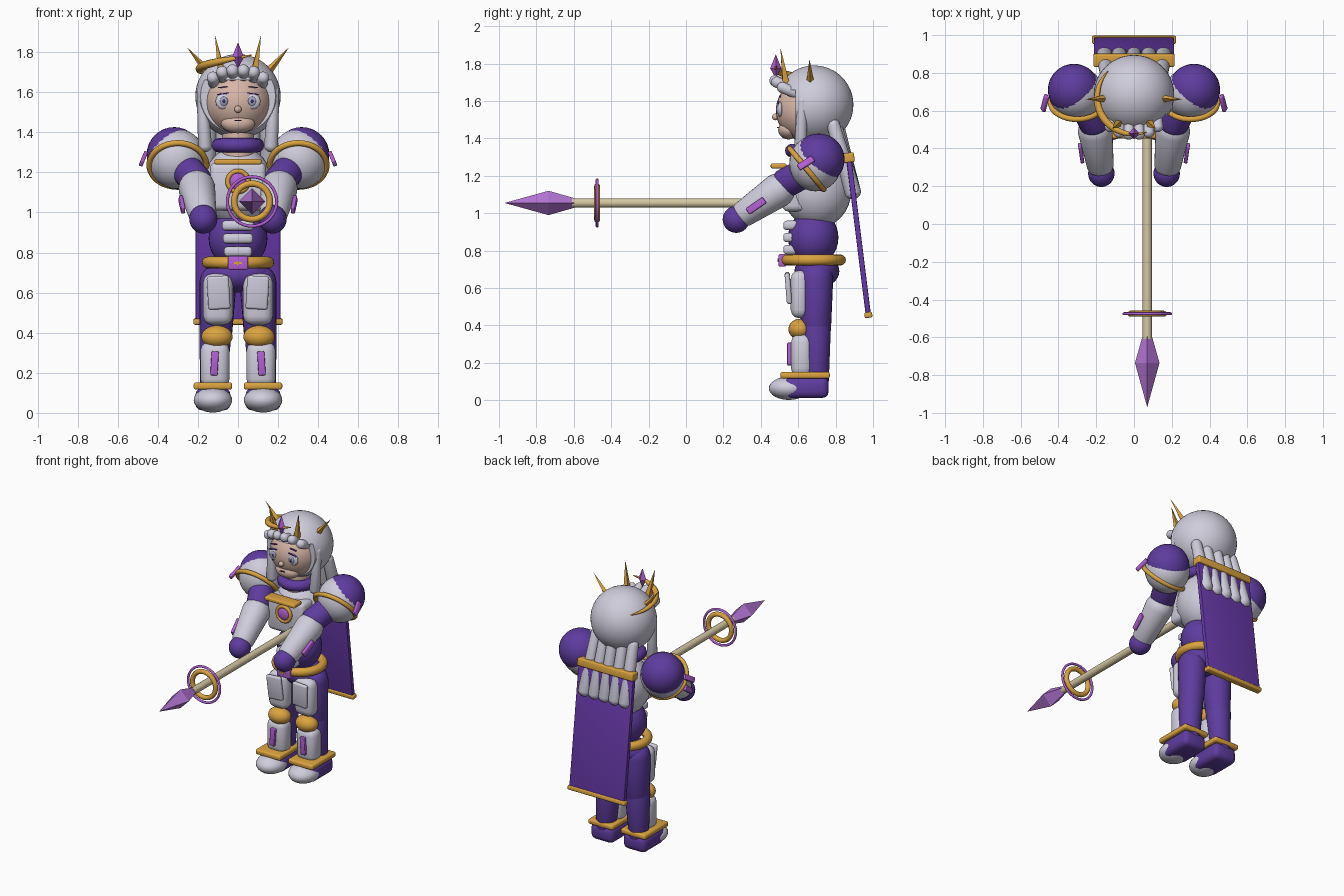
import bpy
from math import sin, cos, pi, radians
from mathutils import Vector

cube = bpy.data.objects.get("Cube")
if cube:
    bpy.data.objects.remove(cube)


def material(name, color):
    m = bpy.data.materials.new(name)
    m.use_nodes = True
    m.diffuse_color = (*color, 1)
    m.node_tree.nodes["Principled BSDF"].inputs["Base Color"].default_value = (*color, 1)
    return m


white = material("pale silver", (.62, .61, .71))
purple = material("deep purple", (.112, .045, .345))
royal = material("cape purple", (.14, .042, .41))
violet = material("bright violet", (.45, .115, .66))
crystal = material("light amethyst", (.46, .18, .67))
gold = material("gold", (.71, .37, .05))
skin = material("skin", (.68, .47, .39))
wood = material("pale wood", (.66, .57, .36))
iris = material("iris blue", (.36, .36, .58))
dark = material("dark ink", (.05, .03, .10))


def finish(name, mat, angle=40):
    ob = bpy.context.object
    ob.name = name
    ob.data.materials.append(mat)
    bpy.ops.object.shade_smooth_by_angle(angle=radians(angle))
    return ob


def ball(name, mat, c, r, seg=32, rings=16):
    bpy.ops.mesh.primitive_uv_sphere_add(segments=seg, ring_count=rings, location=c)
    bpy.context.object.scale = r if isinstance(r, tuple) else (r, r, r)
    bpy.ops.object.transform_apply(location=False, rotation=False)
    return finish(name, mat, 60)


def capsule(name, mat, p, q, r1, r2):
    """Round-ended tapered rod: a sphere pulled apart at its equator."""
    p, q = Vector(p), Vector(q)
    bpy.ops.mesh.primitive_uv_sphere_add(segments=24, ring_count=12)
    ob = bpy.context.object
    turn = (q - p).to_track_quat('Z', 'Y')
    for v in ob.data.vertices:
        far = v.co.z > 1e-4
        v.co = (q if far else p) + turn @ (v.co * (r2 if far else r1))
    return finish(name, mat, 60)


def cone(name, mat, p, q, r1, r2, sides=24, angle=40):
    p, q = Vector(p), Vector(q)
    bpy.ops.mesh.primitive_cone_add(vertices=sides, radius1=r1, radius2=r2,
                                    depth=(q - p).length, location=(p + q) / 2)
    bpy.context.object.rotation_euler = (q - p).to_track_quat('Z', 'Y').to_euler()
    return finish(name, mat, angle)


def box(name, mat, c, half, rot=(0, 0, 0), bevel=.008):
    bpy.ops.mesh.primitive_cube_add(size=2, location=c, rotation=rot)
    ob = bpy.context.object
    ob.scale = half
    bpy.ops.object.transform_apply(location=False, rotation=False)
    if bevel:
        mod = ob.modifiers.new("round", 'BEVEL')
        mod.width, mod.segments = bevel, 3
        bpy.ops.object.modifier_apply(modifier="round")
    return finish(name, mat)


def ring(name, mat, c, normal, major, minor, scale=(1, 1, 1)):
    bpy.ops.mesh.primitive_torus_add(major_radius=major, minor_radius=minor, location=c,
                                     major_segments=48, minor_segments=12)
    ob = bpy.context.object
    ob.rotation_euler = Vector(normal).to_track_quat('Z', 'Y').to_euler()
    ob.scale = scale
    return finish(name, mat, 60)


# Head, with hair cut open around the face
ball("face", skin, (0, .655, 1.55), (.17, .175, .17))
hair = ball("hair", white, (0, .685, 1.58), (.213, .21, .21), 48, 24)
bpy.ops.mesh.primitive_cube_add(size=1, location=(0, .385, 1.41))
cutter = bpy.context.object
cutter.scale = (.6, .4, .5)
cutter.hide_render = True
mod = hair.modifiers.new("opening", 'BOOLEAN')
mod.operation, mod.object, mod.solver = 'DIFFERENCE', cutter, 'EXACT'
bpy.context.view_layer.objects.active = hair
bpy.ops.object.modifier_apply(modifier="opening")
bpy.data.objects.remove(cutter)
ball("nose", skin, (0, .478, 1.515), .018, 16, 8)
ball("chin", skin, (0, .548, 1.445), (.085, .055, .05))
box("mouth", dark, (0, .490, 1.458), (.018, .004, .0025), bevel=0)

# Hair locks down the back, resting over the cape
for i in range(5):
    x = (i - 2) * .072
    capsule("back_lock", white, (x, .81 - abs(x) * .15, 1.47), (x * 1.08, .89, 1.12), .035, .046)

# Neck and torso
cone("neck", skin, (0, .66, 1.28), (0, .66, 1.45), .08, .08)
ring("collar", purple, (0, .66, 1.335), (0, 0, 1), .095, .036)
ball("torso", white, (0, .70, 1.125), (.18, .185, .205))
box("chest_plate", white, (0, .58, 1.13), (.14, .065, .12), bevel=.03)
box("chest_bar", gold, (0, .495, 1.253), (.117, .042, .013))
ball("chest_gem", violet, (0, .508, 1.155), (.045, .02, .045))
ring("chest_gem_rim", gold, (0, .506, 1.155), (0, 1, 0), .051, .012)
ball("belly", purple, (0, .68, .87), (.147, .135, .15))
for z, w in ((.935, .08), (.87, .076), (.805, .07)):
    box("belly_band", white, (0, .56, z), (w, .04, .025), bevel=.018)
ring("belt", gold, (0, .68, .75), (0, 0, 1), .15, .03, (1, .97, 1))
box("buckle", violet, (0, .515, .748), (.05, .02, .034))
box("buckle_mark", gold, (0, .493, .748), (.02, .004, .004), bevel=0)
box("buckle_mark_upright", gold, (0, .493, .748), (.004, .004, .01), bevel=0)
ball("hips", purple, (0, .70, .69), (.17, .12, .09))

# Parts on both sides
for s in (1, -1):
    # face details and front hair
    ball("eye", white, (s * .072, .503, 1.555), (.04, .015, .04), 24, 12)
    ball("iris", iris, (s * .07, .491, 1.555), (.02, .008, .023), 24, 12)
    ball("pupil", dark, (s * .07, .485, 1.555), (.007, .005, .009), 16, 8)
    box("eyelid", purple, (s * .075, .493, 1.592), (.03, .005, .003), (0, s * .15, 0), 0)
    box("eyebrow", purple, (s * .075, .502, 1.625), (.024, .005, .0025), (0, s * .1, 0), 0)
    capsule("front_lock", white, (s * .18, .622, 1.60), (s * .165, .612, 1.337), .026, .036)
    for x, y, z in ((.027, .455, 1.708), (.078, .465, 1.70), (.125, .495, 1.672)):
        capsule("fringe_roll", white, (s * x * .95, y + .09, z - .03), (s * x, y + .022, z), .028, .031)
    cone("inner_crown_spike", gold, (s * .08, .535, 1.69), (s * .115, .505, 1.885), .026, 0, 4, 20)
    cone("outer_crown_spike", gold, (s * .14, .665, 1.69), (s * .255, .66, 1.825), .023, 0, 4, 20)

    # shoulder guard with a purple shell swelling through its upper rear
    ball("shoulder_guard", white, (s * .305, .692, 1.267), (.145, .14, .15))
    ball("shoulder_shell", purple, (s * .318, .71, 1.288), .138)
    ring("shoulder_rim", gold, (s * .30, .645, 1.237), (0, -.77, -.64), .142, .015)
    box("shoulder_tab", violet, (s * .472, .64, 1.268), (.01, .047, .018), (.6, -s * .4, 0), .005)

    # arm reaching forward
    capsule("upper_arm", purple, (s * .27, .66, 1.23), (s * .215, .54, 1.165), .08, .082)
    capsule("forearm", white, (s * .205, .49, 1.12), (s * .18, .32, 1.005), .092, .073)
    ball("hand", purple, (s * .173, .268, .967), (.07, .072, .072))
    box("forearm_stripe", violet, (s * .28, .375, 1.04), (.01, .055, .019), (.6, 0, -s * .15), .005)

    # leg
    capsule("thigh", purple, (s * .10, .695, .65), (s * .11, .695, .40), .092, .083)
    capsule("shin", purple, (s * .113, .695, .38), (s * .125, .70, .12), .08, .066)
    box("thigh_guard", white, (s * .10, .61, .567), (.074, .05, .128), bevel=.045)
    box("thigh_plate", white, (s * .097, .547, .60), (.055, .014, .083), (.08, s * .06, 0), .012)
    ball("knee", gold, (s * .105, .61, .38), (.078, .062, .056))
    box("shin_guard", white, (s * .115, .62, .24), (.073, .058, .115), bevel=.045)
    box("shin_stripe", violet, (s * .117, .553, .247), (.018, .012, .06), (0, -s * .06, 0), .005)
    box("ankle_band", gold, (s * .125, .637, .134), (.096, .132, .018), bevel=.012)
    box("boot", purple, (s * .125, .645, .068), (.088, .118, .056), bevel=.035)
    ball("toe_cap", white, (s * .125, .55, .064), (.096, .107, .062))

# Cape with gold bars
box("cape", royal, (0, .922, .88), (.212, .014, .42), (.124, 0, 0), .004)
box("cape_top_bar", gold, (0, .867, 1.297), (.215, .033, .026), (.124, 0, 0))
box("cape_bottom_bar", gold, (0, .975, .456), (.222, .021, .015), (.124, 0, 0))

# Crown crescent, thickest in the middle, and its gem
curve = bpy.data.curves.new("crown_crescent", 'CURVE')
curve.dimensions, curve.bevel_depth, curve.bevel_resolution = '3D', .02, 3
spline = curve.splines.new('POLY')
count = 25
spline.points.add(count - 1)
for i, pt in enumerate(spline.points):
    t = i / (count - 1)
    a = radians(135 + 155 * t)
    pt.co = (.195 * cos(a), .67 + .195 * sin(a), 1.685 + .10 * t, 1)
    pt.radius = .15 + .85 * sin(pi * t)
crescent = bpy.data.objects.new("crown_crescent", curve)
bpy.context.collection.objects.link(crescent)
bpy.ops.object.select_all(action='DESELECT')
crescent.select_set(True)
bpy.context.view_layer.objects.active = crescent
bpy.ops.object.convert(target='MESH')
finish("crown_crescent", gold, 60)
cone("crown_gem_top", violet, (0, .48, 1.775), (0, .48, 1.85), .03, 0, 4, 20)
cone("crown_gem_base", violet, (0, .48, 1.775), (0, .48, 1.72), .03, 0, 4, 20)

# Lance with two rings and a faceted point
X, Z = .07, 1.055
cone("lance_shaft", wood, (X, .53, Z), (X, -.61, Z), .025, .025)
cone("lance_point_base", crystal, (X, -.735, Z), (X, -.595, Z), .065, .025, 4, 20)
cone("lance_point", crystal, (X, -.735, Z), (X, -.97, Z), .065, 0, 4, 20)
ring("lance_gold_ring", gold, (X, -.475, Z), (0, 1, 0), .089, .016)
ring("lance_violet_ring", violet, (X, -.475, Z), (0, 1, 0), .123, .008)
